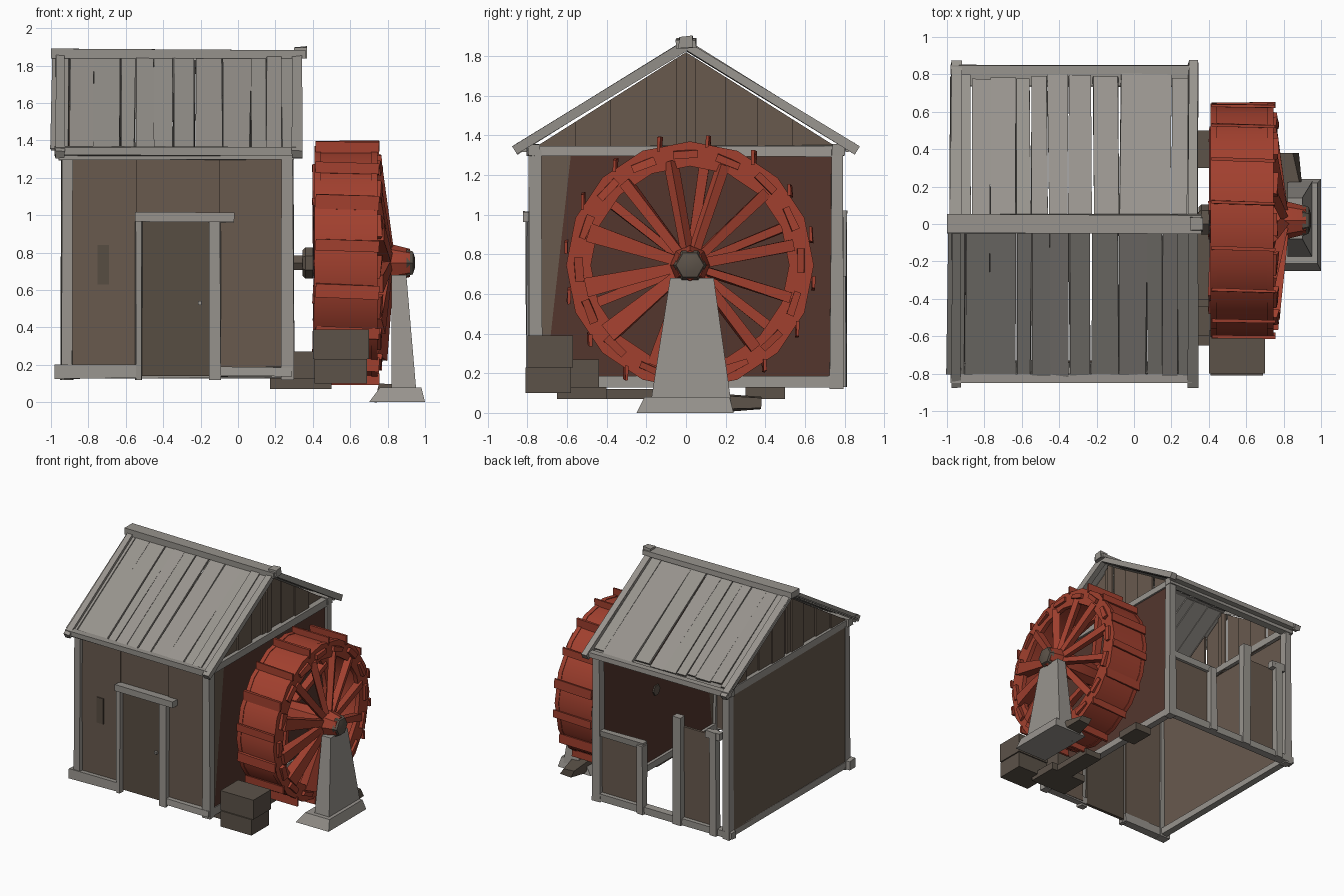
import bpy, bmesh, math, random
from mathutils import Vector

random.seed(4)
if "Cube" in bpy.data.objects:
    bpy.data.objects.remove(bpy.data.objects["Cube"])


def material(name, *srgb):
    m = bpy.data.materials.new(name)
    m.use_nodes = True
    col = [(c / 255) ** 2.2 for c in srgb] + [1]
    m.diffuse_color = col
    m.node_tree.nodes["Principled BSDF"].inputs["Base Color"].default_value = col
    return m


GREY = material("weathered grey wood", 150, 146, 140)
BROWN = material("brown boards", 104, 90, 79)
DOOR = material("dark door wood", 88, 78, 68)
RUST = material("red brown wall", 84, 57, 49)
RED = material("red wheel paint", 160, 66, 50)
STONE = material("dark stone", 92, 83, 74)


def finish(name, bm, mat):
    bmesh.ops.recalc_face_normals(bm, faces=bm.faces)
    me = bpy.data.meshes.new(name)
    bm.to_mesh(me)
    bm.free()
    me.materials.append(mat)
    ob = bpy.data.objects.new(name, me)
    bpy.context.collection.objects.link(ob)
    return ob


def loft(name, loops, mat, closed=False):
    """Skin a list of equal point loops, capped unless closed into a ring."""
    bm = bmesh.new()
    rows = [[bm.verts.new(p) for p in loop] for loop in loops]
    n = len(rows[0])
    pairs = list(zip(rows, rows[1:])) + ([(rows[-1], rows[0])] if closed else [])
    for a, b in pairs:
        for i in range(n):
            j = (i + 1) % n
            bm.faces.new((a[i], a[j], b[j], b[i]))
    if not closed:
        bm.faces.new(rows[0])
        bm.faces.new(rows[-1])
    return finish(name, bm, mat)


def beam(name, p, q, w, h, mat, end=1.0, rough=0.005):
    """Rough squared timber from p to q; end scales the far section."""
    p, q = Vector(p), Vector(q)
    rot = (q - p).to_track_quat('Z', 'Y')
    loops = []
    for c, s in ((p, 1), (q, end)):
        loops.append([c + rot @ Vector((sx * w / 2 * s + random.uniform(-rough, rough),
                                        sy * h / 2 * s + random.uniform(-rough, rough), 0))
                      for sx, sy in ((-1, -1), (1, -1), (1, 1), (-1, 1))])
    return loft(name, loops, mat)


def box(name, x, y, z, mat):
    return loft(name, [[(x[0], y[0], c), (x[1], y[0], c), (x[1], y[1], c), (x[0], y[1], c)]
                       for c in z], mat)


def prism_x(name, pts, x0, x1, mat):
    return loft(name, [[(x, y, z) for y, z in pts] for x in (x0, x1)], mat)


WY, WZ, WR = 0.02, 0.745, 0.62      # wheel centre and radius


def on_wheel(x, r, a):
    return (x, WY + r * math.cos(a), WZ + r * math.sin(a))


def lathe(name, profile, n, mat, closed=False):
    """Turn an (x, radius) profile around the wheel axis."""
    return loft(name, [[on_wheel(x, r, math.tau * i / n) for i in range(n)]
                       for x, r in profile], mat, closed)


# --- Hut walls ---
L, R, D, Z0, Z1 = -0.93, 0.27, 0.75, 0.15, 1.31
box("left_front_wall", (L, -0.54), (-D - .01, -D + .01), (Z0, Z1), BROWN)
box("right_front_wall", (-0.1, R), (-D - .01, -D + .01), (Z0, Z1), BROWN)
box("wall_over_door", (-0.54, -0.1), (-D, -D + .02), (0.97, Z1), BROWN)
box("far_side_wall", (L - .01, L + .01), (-D, D), (Z0, Z1), BROWN)
prism_x("wheel_side_wall", [(-.71, Z0), (D, Z0), (D, Z1), (-.58, Z1)], R - .01, R + .01, RUST)
prism_x("wheel_side_strip", [(-D, Z0), (-.71, Z0), (-.58, Z1), (-D, Z1)], R - .01, R + .01, BROWN)
box("small_window", (-.75, -.69), (-D - .018, -D - .01), (.63, .84), DOOR)

# --- Gable boards, stepped in depth and cut to the roof pitch ---
edges = [-.76, -.56, -.38, -.2, -.05, 0, .05, .2, .36, .54, .76]
for side, x in (("far", L), ("wheel", R - .04)):
    for i, (a, b) in enumerate(zip(edges, edges[1:])):
        d = x + (i % 3) * 0.012
        top = [(y, 1.82 - abs(y) * 0.63) for y in (b, a)]
        prism_x(f"{side}_gable_board", [(a, 1.29), (b, 1.29)] + top, d, d + .015, BROWN)

# --- Timber frame ---
for x in (L + .015, R - .005):
    for y in (-D - .01, D + .01):
        beam("corner_post", (x, y, .12), (x, y, 1.33), .065, .065, GREY, .9)
    for z in (.16, 1.32):
        beam("side_beam", (x, -.79, z), (x, .79, z), .055, .055, GREY)
for y in (-D - .02, D + .02):
    beam("top_beam", (-.96, y, 1.325), (.3, y, 1.325), .06, .055, GREY)
beam("back_sill", (-.97, D + .01, .16), (.29, D + .01, .16), .06, .06, GREY)
beam("front_sill_left", (-.98, -D - .02, .165), (-.53, -D - .02, .165), .07, .07, GREY)
beam("front_sill_right", (-.14, -D - .02, .165), (.29, -D - .02, .165), .06, .05, GREY)

# --- Front door ---
box("front_door", (-.52, -.14), (-D - .015, -D + .01), (.14, .97), DOOR)
for x, w in ((-.53, .035), (-.125, .06)):
    beam("door_post", (x, -D - .03, .12), (x, -D - .03, .98), w, .05, GREY)
beam("door_lintel", (-.55, -D - .035, .99), (-.02, -D - .035, .985), .07, .05, GREY)
box("door_knob", (-.215, -.195), (-D - .035, -D - .015), (.52, .54), GREY)

# --- Open back: side door, low wall and their posts ---
box("back_door", (-.82, -.47), (D - .01, D + .01), (.15, .93), BROWN)
box("back_low_wall", (-.13, R), (D - .01, D + .01), (.15, .66), BROWN)
for x, z, w in ((-.48, 1.02, .075), (-.81, .98, .06), (-.14, .69, .06)):
    beam("back_post", (x, D + .03, .13), (x, D + .03, z), w, .06, GREY)
beam("back_door_lintel", (-.87, D + .03, .95), (-.74, D + .03, .95), .05, .06, GREY)
beam("back_low_rail", (-.16, D + .01, .68), (.28, D + .01, .68), .05, .05, GREY)

# --- Roof planks with small gaps, both slopes ---
cuts = {-1: [-1, -.9, -.77, -.63, -.55, -.45, -.35, -.23, -.08, .07, .15, .23, .33],
        1: [-.99, -.93, -.87, -.77, -.63, -.55, -.46, -.35, -.22, -.08, .2, .29, .33]}
for s, xs in cuts.items():
    for a, b in zip(xs, xs[1:]):
        reach = random.uniform(.77, .8) + (.03 if s < 0 else 0)
        lift = random.uniform(0, .015)
        mid, w = (a + b) / 2, b - a - .005
        beam("roof_plank", (mid, s * .02, 1.835 + lift),
             (mid + random.uniform(-.006, .006), s * reach, 1.845 - .62 * reach + lift),
             w, .018, GREY)
    for x in (L - .02, .315):
        beam("rafter", (x, 0, 1.855), (x, s * .865, 1.325), .05, .045, GREY)
    beam("eave_beam", (-.98, s * .825, 1.345), (.31, s * .825, 1.34), .045, .045, GREY)
beam("ridge_beam", (-1, 0, 1.865), (.36, 0, 1.86), .1, .045, GREY)
beam("ridge_end", (.3, 0, 1.87), (.37, 0, 1.87), .07, .06, GREY)

# --- Water wheel ---
N = 16
lathe("wheel_drum", [(.41, WR), (.74, WR), (.74, WR - .03), (.41, WR - .03)], N, RED, True)
for x in (.41, .71):
    lathe("wheel_rim", [(x, WR + .005), (x + .035, WR + .005), (x + .035, .5), (x, .5)],
          N, RED, True)
for i in range(N):
    a = math.tau * (i + .6) / N
    beam("wheel_paddle", on_wheel(.415, WR + .01, a), on_wheel(.755, WR + .01, a + .02),
         .016, .06 if i % 2 else .075, RED, 1, .003)
    rim = a + math.pi / N
    beam("rim_block", on_wheel(.735, .56, rim - .11), on_wheel(.735, .565, rim + .11),
         .07, .04, RED, .85, .008)
for i in range(12):
    a = math.tau * (i + .35) / 12
    big = 1.7 if 5 <= i <= 8 else 1
    beam("outer_spoke", on_wheel(.8, .07, a), on_wheel(.73, .53, a + random.uniform(-.05, .05)),
         .045, .045, RED, 1.25 * big)
    if i % 2 == 0:
        beam("inner_spoke", on_wheel(.43, .05, a + .2), on_wheel(.43, .53, a + .2),
             .05, .04, RED, 1.2)
lathe("wheel_hub", [(.4, .07), (.45, .09), (.74, .1), (.82, .1), (.92, .075)], 8, RED)
lathe("axle", [(.25, .045), (.935, .045)], 6, STONE)
lathe("axle_collar", [(.345, .07), (.36, .085), (.4, .085), (.41, .06)], 7, STONE)
lathe("axle_cap", [(.9, .085), (.935, .07), (.945, .035)], 6, STONE)

# --- Wheel support ---
loft("support_pillar", [[(x0, y0, z), (x1, y0, z), (x1, y1, z), (x0, y1, z)]
                        for x0, x1, y0, y1, z in ((.82, .955, -.18, .23, .04),
                                                  (.82, .9, -.08, .14, .68))], GREY)
loft("support_foot", [[(x0, y0, z), (x1, y0, z), (x1, y1, z), (x0, y1, z)]
                      for x0, x1, y0, y1, z in ((.7, 1.0, -.25, .24, 0),
                                                (.76, .98, -.21, .22, .08))], GREY)

# --- Stones around the wheel ---
for x, y, z in (((.4, .7), (-.8, -.57), (.23, .39)), ((.41, .69), (-.81, -.58), (.1, .23)),
                ((.27, .41), (-.6, -.44), (.13, .27)), ((.17, .5), (-.65, -.4), (.07, .13)),
                ((.3, .45), (-.4, -.05), (.07, .12)), ((.25, .4), (.3, .5), (.07, .13))):
    box("stone_block", x, y, z, STONE)
beam("footing_stone", (.82, .12, .055), (.82, .38, .05), .14, .1, STONE, .7, .02)

# --- Shading ---
bpy.ops.object.select_all(action='DESELECT')
for ob in bpy.context.collection.objects:
    if ob.type == 'MESH':
        ob.select_set(True)
        bpy.context.view_layer.objects.active = ob
bpy.ops.object.shade_smooth_by_angle(angle=math.radians(30))
